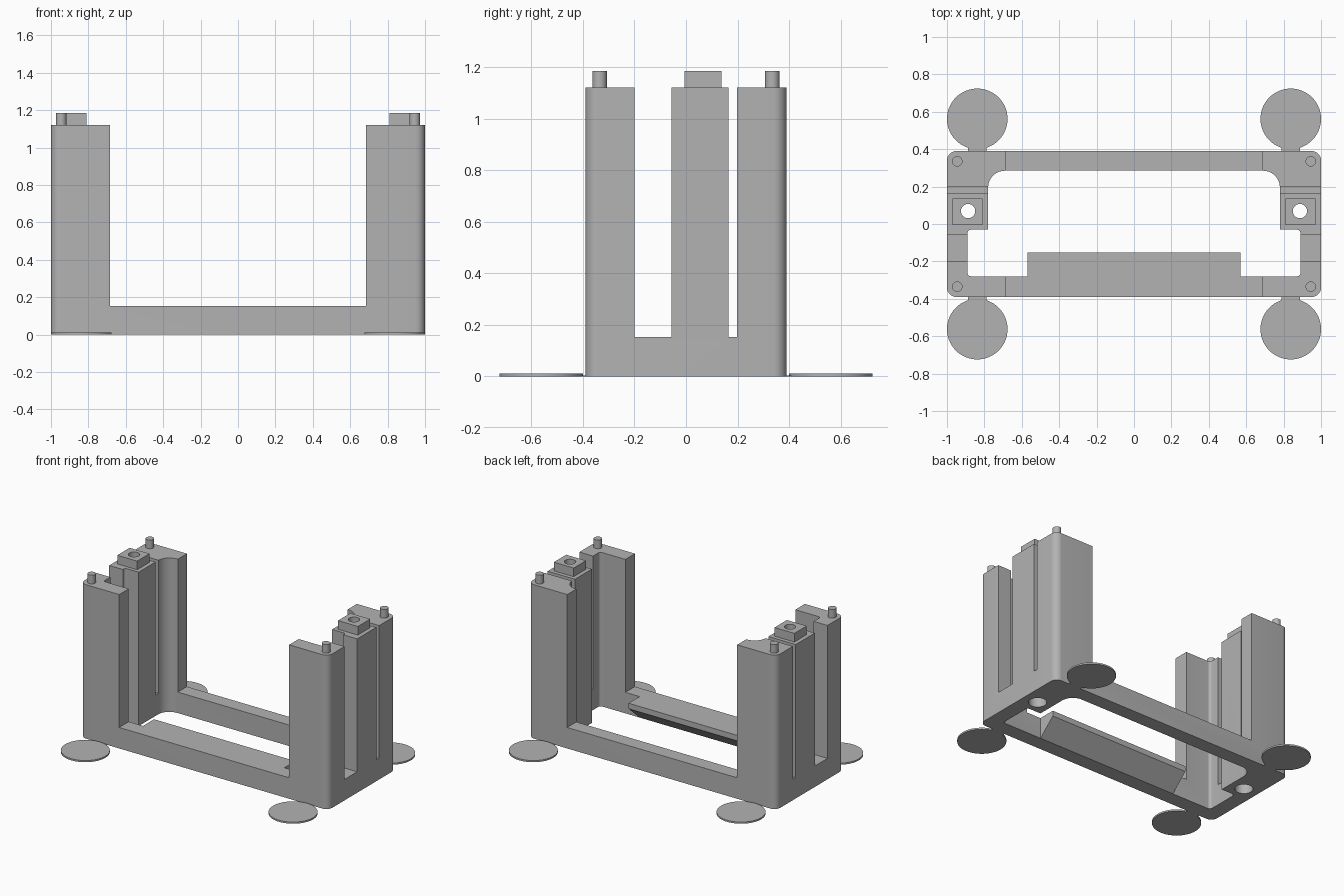
import bpy, bmesh
from math import cos, sin, pi, radians
from mathutils import Vector

if "Cube" in bpy.data.objects:
    bpy.data.objects.remove(bpy.data.objects["Cube"], do_unlink=True)

grey = bpy.data.materials.new("plain grey")
grey.use_nodes = True
COLOUR = (0.45, 0.45, 0.45, 1)
grey.diffuse_color = COLOUR
grey.node_tree.nodes["Principled BSDF"].inputs["Base Color"].default_value = COLOUR

BASE_TOP, POST_TOP, PIN_TOP = 0.153, 1.122, 1.185


def finish(name, bm):
    bmesh.ops.recalc_face_normals(bm, faces=bm.faces)
    mesh = bpy.data.meshes.new(name)
    bm.to_mesh(mesh)
    bm.free()
    obj = bpy.data.objects.new(name, mesh)
    bpy.context.collection.objects.link(obj)
    mesh.materials.append(grey)
    return obj


def rounded(corners, steps=8):
    """Outline from (x, y, radius) corners, each rounded by a tangent arc."""
    out = []
    for i, (x, y, r) in enumerate(corners):
        p = Vector((x, y))
        if r == 0:
            out.append(p)
            continue
        a = (Vector(corners[i - 1][:2]) - p).normalized()
        b = (Vector(corners[(i + 1) % len(corners)][:2]) - p).normalized()
        centre = p + (a + b) * r
        for k in range(steps + 1):
            t = k / steps * pi / 2
            out.append(centre - b * r * cos(t) - a * r * sin(t))
    return out


def prism(name, outline, z0, z1):
    bm = bmesh.new()
    face = bm.faces.new([bm.verts.new((p[0], p[1], z0)) for p in outline])
    top = bmesh.ops.extrude_face_region(bm, geom=[face])["geom"]
    verts = [v for v in top if isinstance(v, bmesh.types.BMVert)]
    bmesh.ops.translate(bm, verts=verts, vec=(0, 0, z1 - z0))
    return finish(name, bm)


def box(name, x0, x1, y0, y1, z0, z1):
    return prism(name, [(x0, y0), (x1, y0), (x1, y1), (x0, y1)], z0, z1)


def cylinder(name, x, y, r, z0, z1, n=48):
    ring = [(x + r * cos(2 * pi * i / n), y + r * sin(2 * pi * i / n)) for i in range(n)]
    return prism(name, ring, z0, z1)


def select(obj):
    bpy.ops.object.select_all(action="DESELECT")
    obj.select_set(True)
    bpy.context.view_layer.objects.active = obj


def cut(obj, cutter):
    mod = obj.modifiers.new("cut", "BOOLEAN")
    mod.operation, mod.solver, mod.object = "DIFFERENCE", "EXACT", cutter
    select(obj)
    bpy.ops.object.modifier_apply(modifier=mod.name)
    bpy.data.objects.remove(cutter, do_unlink=True)


def smooth(obj):
    select(obj)
    bpy.ops.object.shade_smooth_by_angle(angle=radians(30))


# Body: rounded block, hollowed by the opening and cut into posts
body = prism("frame_body", rounded([(sx * 1.0, sy * 0.39, 0.05) for sx, sy in
             ((-1, -1), (1, -1), (1, 1), (-1, 1))]), 0, POST_TOP)
half = [(0.89, -0.28, 0.02), (0.89, -0.03, 0.02), (0.78, -0.03, 0), (0.78, 0.285, 0.09)]
opening = half + [(-x, y, r) for x, y, r in reversed(half)]
cut(body, prism("opening_cutter", rounded(opening), -0.1, 1.3))
cut(body, box("centre_cutter", -0.685, 0.685, -0.6, 0.6, BASE_TOP, 1.3))
cut(body, box("front_slot_cutter", -1.2, 1.2, -0.2, -0.056, BASE_TOP, 1.3))
cut(body, box("back_slot_cutter", -1.2, 1.2, 0.165, 0.198, BASE_TOP, 1.3))

# Wedge shelf on the inside of the front rail, extruded along x
bm = bmesh.new()
section = [(-0.28, 0.0), (-0.28, BASE_TOP), (-0.153, BASE_TOP), (-0.153, BASE_TOP - 0.04)]
end = bm.faces.new([bm.verts.new((-0.57, y, z)) for y, z in section])
ext = bmesh.ops.extrude_face_region(bm, geom=[end])["geom"]
bmesh.ops.translate(bm, vec=(1.14, 0, 0),
                    verts=[v for v in ext if isinstance(v, bmesh.types.BMVert)])
finish("front_shelf", bm)

for side, s in (("left", 1), ("right", -1)):
    # Square boss with a screw hole running down through the middle post
    boss = box(side + "_boss", s * 0.89 - 0.08, s * 0.89 + 0.08, -0.005, 0.137,
               POST_TOP, PIN_TOP)
    for part in (boss, body):
        cut(part, cylinder("hole_cutter", s * 0.887, 0.069, 0.038, -0.1, 1.3))
    cut(body, cylinder("counterbore_cutter", s * 0.887, 0.069, 0.06, -0.1, 0.12))
    smooth(boss)
    for end_name, e in (("front", -1), ("back", 1)):
        label = end_name + "_" + side
        # Locating pin, thin foot disc and the tab joining it to the frame
        smooth(cylinder(label + "_pin", s * 0.945, e * 0.335, 0.028, POST_TOP, PIN_TOP, 32))
        smooth(cylinder(label + "_foot", s * 0.838, e * 0.562, 0.162, 0, 0.012, 64))
        y0, y1 = sorted((e * 0.389, e * 0.42))
        box(label + "_tab", s * 0.838 - 0.05, s * 0.838 + 0.05, y0, y1, 0, 0.004)
smooth(body)
